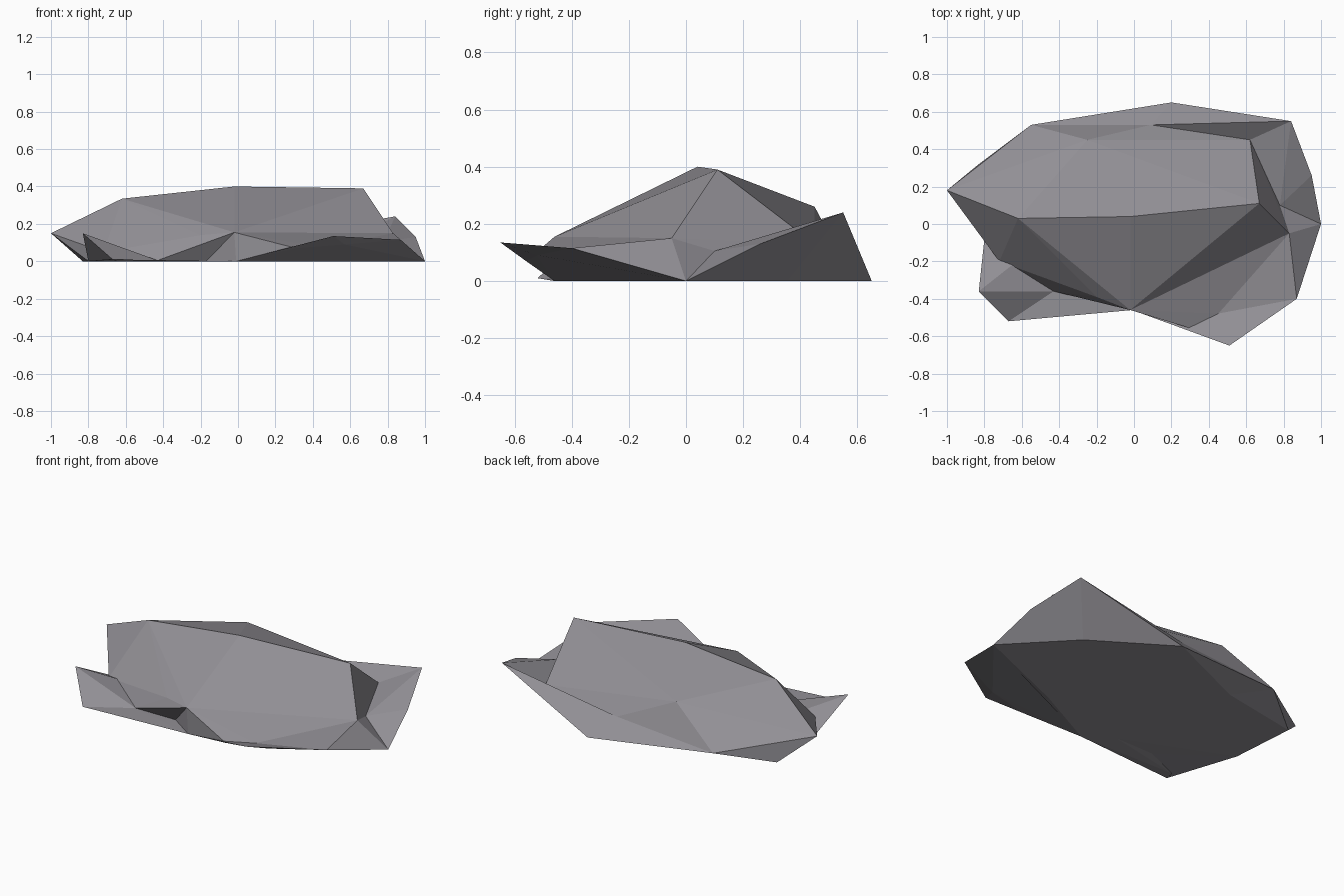
import bpy
import bmesh

cube = bpy.data.objects.get("Cube")
if cube:
    bpy.data.objects.remove(cube, do_unlink=True)

# Stone material
stone = bpy.data.materials.new("grey_stone")
stone.use_nodes = True
colour = (0.29, 0.28, 0.305, 1)
stone.diffuse_color = colour
shader = next(n for n in stone.node_tree.nodes if n.type == "BSDF_PRINCIPLED")
shader.inputs["Base Color"].default_value = colour
shader.inputs["Roughness"].default_value = 0.9


def chunk(name, corners):
    """Flat-faced stone wrapped tightly around its corner points."""
    bm = bmesh.new()
    for corner in corners:
        bm.verts.new(corner)
    result = bmesh.ops.convex_hull(bm, input=bm.verts[:])
    spare = {g for key in ("geom_interior", "geom_unused") for g in result[key]
             if isinstance(g, bmesh.types.BMVert)}
    bmesh.ops.delete(bm, geom=list(spare), context="VERTS")
    bmesh.ops.recalc_face_normals(bm, faces=bm.faces[:])
    mesh = bpy.data.meshes.new(name)
    bm.to_mesh(mesh)
    bm.free()
    mesh.materials.append(stone)
    rock = bpy.data.objects.new(name, mesh)
    bpy.context.collection.objects.link(rock)
    return rock


# Corners shared by neighbouring stones
right_tip = (1, 0, 0)
left_foot = (-0.8, -0.08, 0)
front_foot = (-0.43, -0.36, 0.005)
recess_foot = (-0.17, -0.35, 0)
plate_tip = (-0.01, -0.46, 0)
back_foot = (0.66, 0.355, 0)
back_left_foot = (-0.34, 0.41, 0)
back_tip = (0.2, 0.65, 0)
inner_foot = (0.4, -0.25, 0)
right_brow = (0.83, -0.05, 0.15)
front_brow = (0, -0.32, 0.19)
front_point = (-0.02, -0.46, 0.155)
right_valley = (0.78, 0.10, 0.105)
back_valley = (0.62, 0.45, 0.13)
back_ridge = (0.09, 0.53, 0.11)
back_peak = (0.84, 0.55, 0.24)
back_shoulder = (-0.55, 0.53, 0.06)
front_shelf = (0.45, -0.48, 0.075)
front_notch = (0.31, -0.56, 0.07)
right_shelf = (0.87, -0.40, 0.115)
left_step = (-0.72, -0.20, 0.05)
plate_corner = (-0.67, -0.52, 0.01)

# Main boulder: long ridge with sloping sides
ridge = [(-1, 0.18, 0.15), (-0.62, 0.03, 0.335), (-0.02, 0.04, 0.40),
         (0.67, 0.11, 0.39)]
chunk("main_boulder", ridge + [
    front_brow, front_point, (-0.2, -0.39, 0.14), right_brow,
    (-0.25, 0.45, 0.26), (-0.83, 0.32, 0), left_step, front_foot,
    recess_foot, left_foot, inner_foot, right_valley, back_valley,
    back_ridge, back_shoulder, back_foot, back_left_foot])

# Front apron: gentle slope below the boulder's brow
chunk("front_apron", [
    front_brow, front_point, right_brow, front_shelf, front_notch,
    recess_foot, plate_tip, inner_foot])

# Right apron: slope running down to the right tip
chunk("right_apron", [
    right_brow, right_shelf, front_shelf, right_tip, right_valley,
    inner_foot, back_foot])

# Front ledge: overhanging lip
chunk("front_ledge", [
    (0.51, -0.65, 0.135), (0.57, -0.52, 0.09), right_shelf, right_tip,
    plate_tip, front_notch, front_shelf])

# Right back rock: raised corner beside the tip
chunk("right_back_rock", [
    back_peak, (0.95, 0.26, 0.13), right_tip, right_valley, back_valley,
    back_foot])

# Back rock: long slope from the raised corner
chunk("back_rock", [
    back_peak, back_ridge, back_valley, back_tip, back_foot,
    (0.53, 0.46, 0.045)])

# Low back rock: slope below the boulder's shoulder
chunk("low_back_rock", [
    back_shoulder, back_ridge, back_tip, back_left_foot, back_foot])

# Side rock: small pointed stone
chunk("side_rock", [
    (-0.83, -0.36, 0.15), plate_corner, front_foot, left_step, left_foot,
    (-0.5, -0.1, 0)])

# Base plate: thin sheet at the foot
chunk("base_plate", [
    plate_corner, front_foot, recess_foot, plate_tip, (-0.65, -0.45, 0)])
